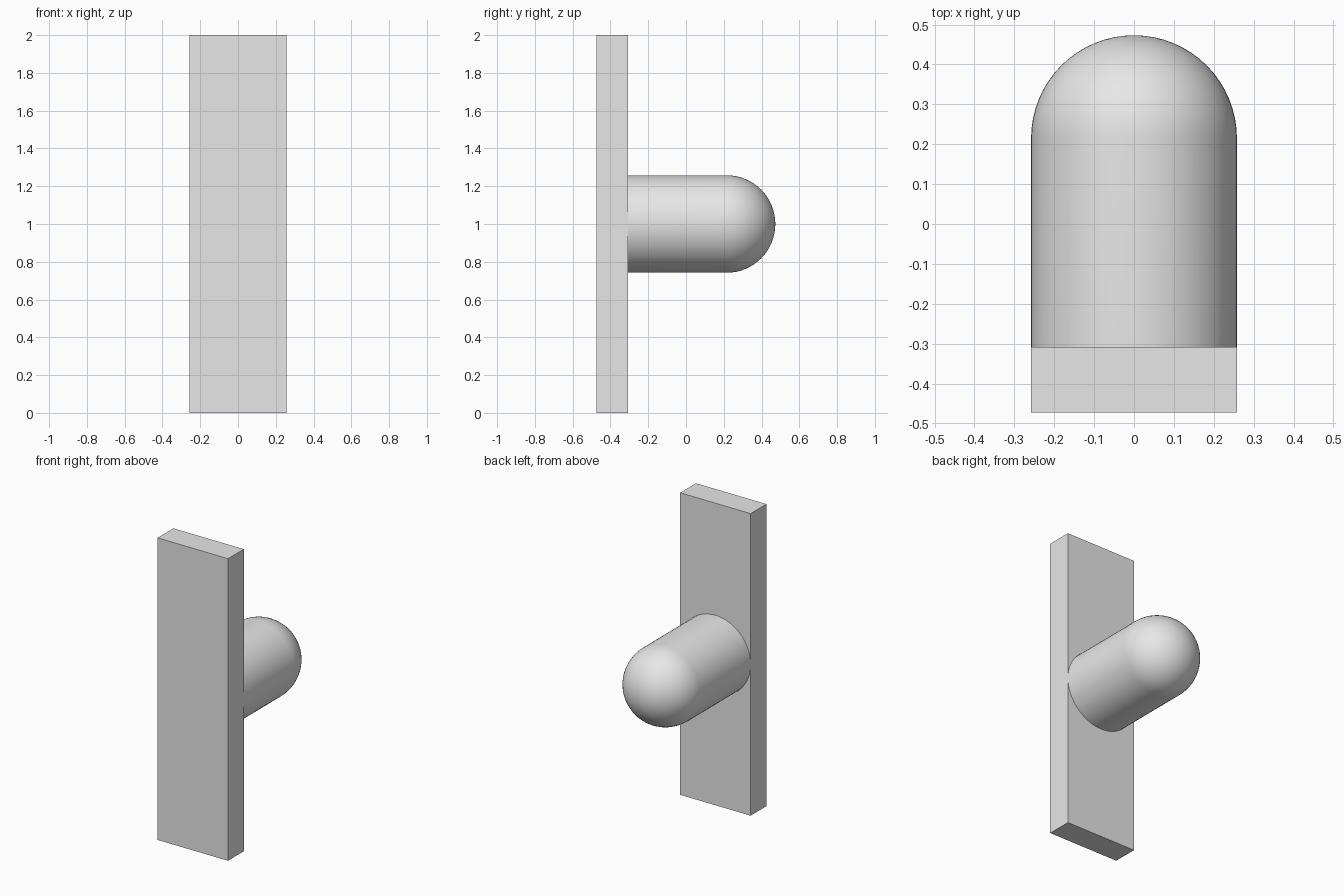
import bpy
import bmesh
from math import sin, cos, pi
from mathutils import Vector

default = bpy.data.objects.get("Cube")
if default:
    bpy.data.objects.remove(default, do_unlink=True)

HALF_WIDTH = 0.258
FRONT, PLATE_BACK, TIP = -0.473, -0.308, 0.473
MIDDLE = 1.0

grey = bpy.data.materials.new("light_grey")
grey.use_nodes = True
grey.diffuse_color = (0.8, 0.8, 0.8, 1)
grey.node_tree.nodes["Principled BSDF"].inputs["Base Color"].default_value = grey.diffuse_color


def add_object(name, bm):
    bmesh.ops.recalc_face_normals(bm, faces=bm.faces)
    mesh = bpy.data.meshes.new(name)
    bm.to_mesh(mesh)
    bm.free()
    mesh.materials.append(grey)
    obj = bpy.data.objects.new(name, mesh)
    bpy.context.collection.objects.link(obj)
    return obj


# Tall flat mounting plate
bm = bmesh.new()
bmesh.ops.create_cube(bm, size=1)
bmesh.ops.scale(bm, vec=(2 * HALF_WIDTH, PLATE_BACK - FRONT, 2), verts=bm.verts)
bmesh.ops.translate(bm, vec=(0, (FRONT + PLATE_BACK) / 2, MIDDLE), verts=bm.verts)
add_object("plate", bm)

# Round peg with a hemispherical end, turned around the y axis
bm = bmesh.new()
RINGS, SIDES = 16, 64
dome_start = TIP - HALF_WIDTH
profile = [(0, PLATE_BACK), (HALF_WIDTH, PLATE_BACK)]
for i in range(RINGS + 1):
    angle = pi / 2 * i / RINGS
    profile.append((HALF_WIDTH * cos(angle), dome_start + HALF_WIDTH * sin(angle)))
verts = [bm.verts.new((r, y, MIDDLE)) for r, y in profile]
edges = [bm.edges.new(pair) for pair in zip(verts, verts[1:])]
bmesh.ops.spin(bm, geom=verts + edges, cent=Vector((0, 0, MIDDLE)), axis=(0, 1, 0),
               angle=2 * pi, steps=SIDES, use_merge=True)
bmesh.ops.remove_doubles(bm, verts=bm.verts, dist=0.0005)
peg = add_object("peg", bm)

bpy.ops.object.select_all(action="DESELECT")
peg.select_set(True)
bpy.context.view_layer.objects.active = peg
bpy.ops.object.shade_smooth_by_angle()
